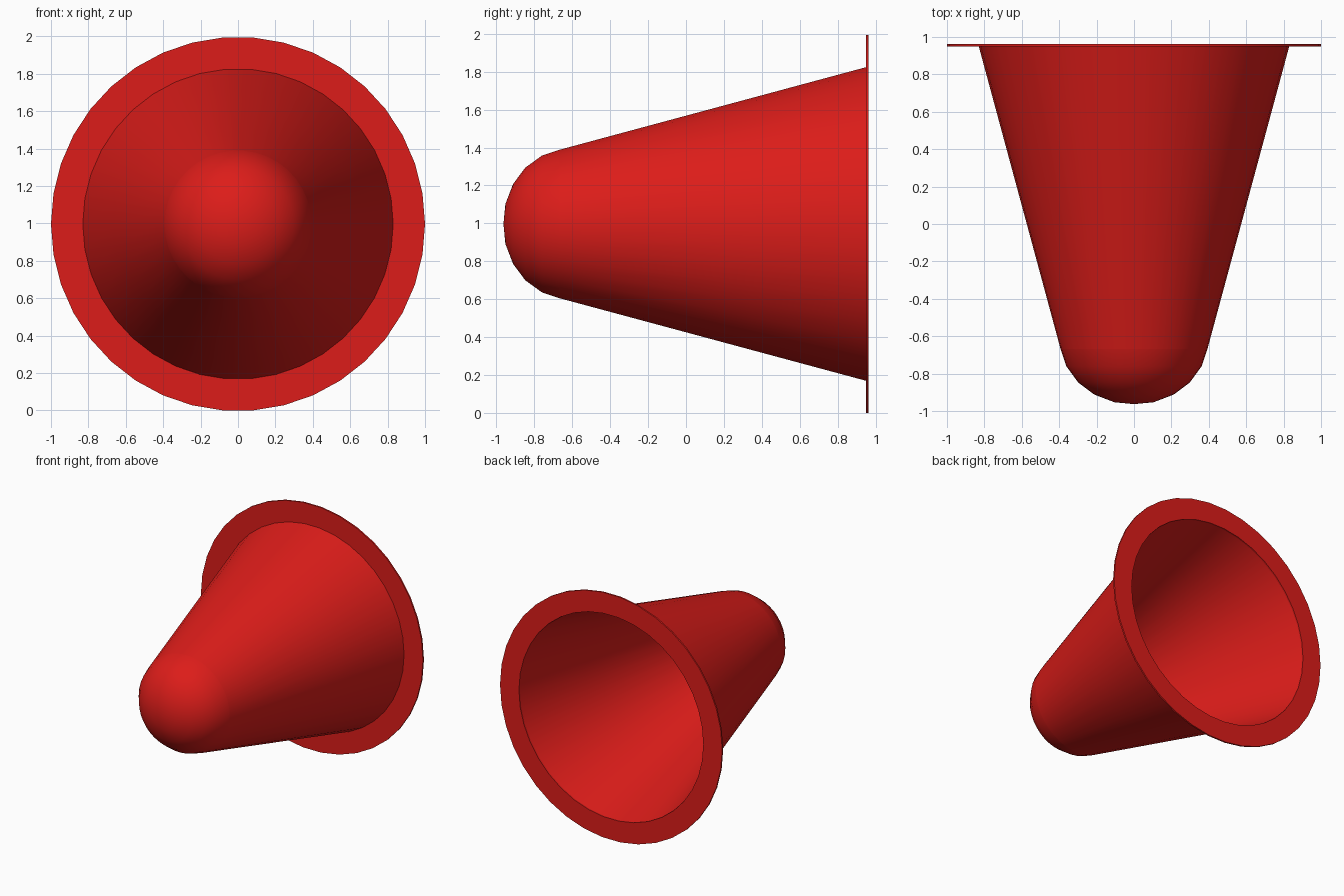
import bpy, bmesh, math

if "Cube" in bpy.data.objects:
    bpy.data.objects.remove(bpy.data.objects["Cube"])

SIDES = 38
CZ = math.cos(math.pi / SIDES)  # axis height, so the flat of the rim rests on z = 0

red = bpy.data.materials.new("red_plastic")
red.diffuse_color = (0.72, 0.012, 0.01, 1)
red.use_nodes = True
red.node_tree.nodes["Principled BSDF"].inputs["Base Color"].default_value = red.diffuse_color


def lathe(name, profile, closed=False):
    """Spin (radius, y) points around the horizontal y axis."""
    bm = bmesh.new()
    rings = []
    for r, y in profile:
        if r == 0:
            rings.append([bm.verts.new((0, y, CZ))] * SIDES)
            continue
        ring = []
        for i in range(SIDES):
            a = 2 * math.pi * i / SIDES  # vertices at the sides, flats top and bottom
            ring.append(bm.verts.new((r * math.cos(a), y, CZ + r * math.sin(a))))
        rings.append(ring)
    pairs = list(zip(rings, rings[1:]))
    if closed:
        pairs.append((rings[-1], rings[0]))
    for a, b in pairs:
        for i in range(SIDES):
            j = (i + 1) % SIDES
            quad = list(dict.fromkeys((a[i], b[i], b[j], a[j])))
            bm.faces.new(quad)
    bmesh.ops.recalc_face_normals(bm, faces=bm.faces)
    # open shells: make the faces look away from the axis
    if not closed:
        f = bm.faces[-1]
        c = f.calc_center_median()
        if f.normal.x * c.x + f.normal.z * (c.z - CZ) < 0:
            bmesh.ops.reverse_faces(bm, faces=bm.faces)
    me = bpy.data.meshes.new(name)
    bm.to_mesh(me)
    bm.free()
    me.materials.append(red)
    ob = bpy.data.objects.new(name, me)
    bpy.context.collection.objects.link(ob)
    bpy.ops.object.select_all(action='DESELECT')
    ob.select_set(True)
    bpy.context.view_layer.objects.active = ob
    bpy.ops.object.shade_smooth_by_angle(angle=math.radians(35))
    return ob


def cone_r(y):
    return 0.393 + (y + 0.667) * (0.83 - 0.393) / (0.95 + 0.667)


# Rounded tip
lathe("tip", [(0, -0.963), (0.105, -0.953), (0.212, -0.912), (0.298, -0.848),
              (0.362, -0.76), (cone_r(-0.667), -0.667)])

# Conical shell, in bands divided by fine seams
seams = [-0.667, -0.548, 0.214, 0.335, 0.963]
names = ["tip_collar", "lower_body", "middle_band", "upper_body"]
for name, y0, y1 in zip(names, seams, seams[1:]):
    lathe(name, [(cone_r(y0), y0), (cone_r(y1), y1)])

# Thin flat rim around the open end
lathe("rim", [(0.83, 0.95), (1.0, 0.95), (1.0, 0.963), (0.83, 0.963)], closed=True)
